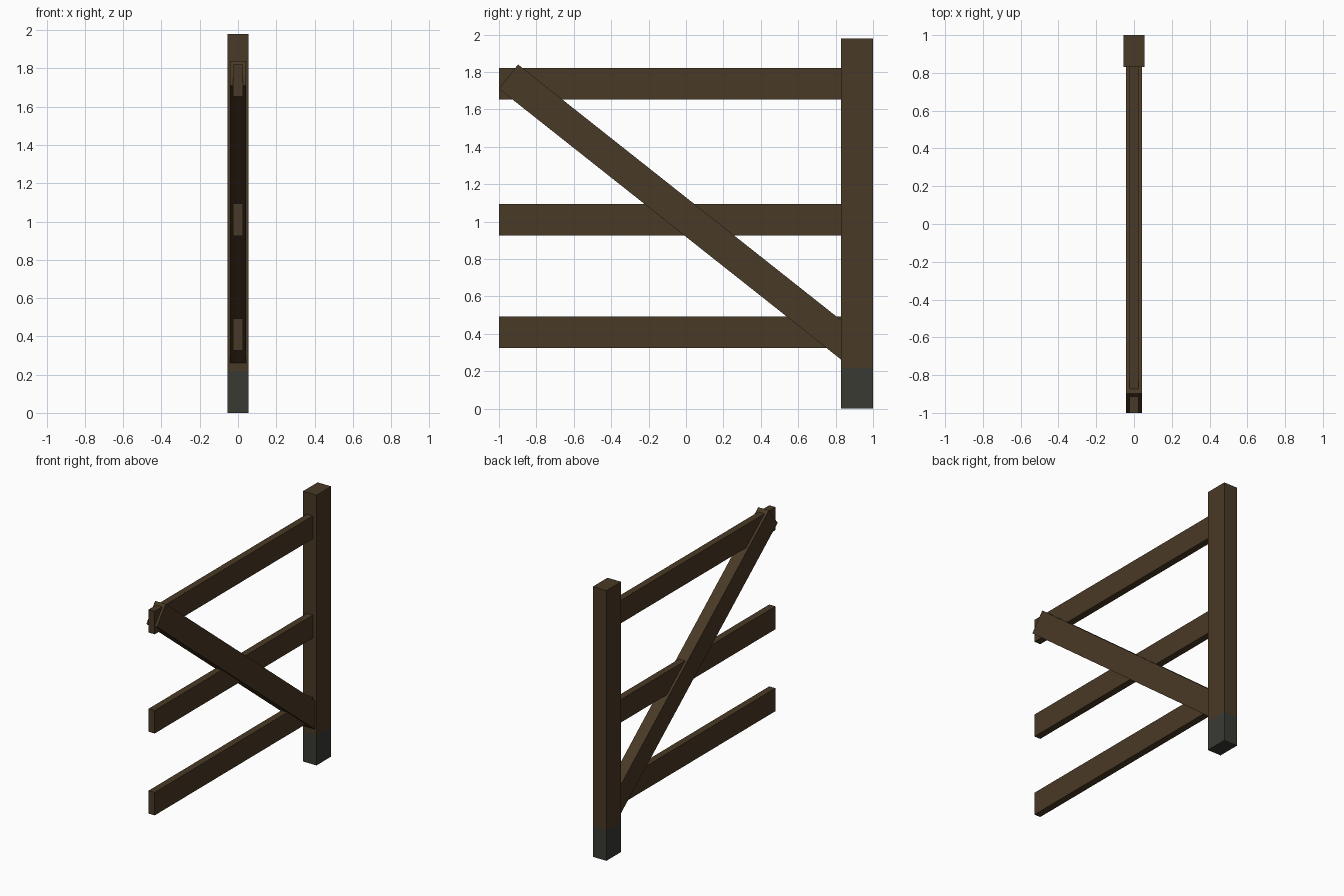
import bpy, bmesh
from mathutils import Vector

if "Cube" in bpy.data.objects:
    bpy.data.objects.remove(bpy.data.objects["Cube"])


def material(name, rgb):
    m = bpy.data.materials.new(name)
    m.diffuse_color = (*rgb, 1.0)
    m.use_nodes = True
    m.node_tree.nodes["Principled BSDF"].inputs["Base Color"].default_value = m.diffuse_color
    return m


wood = material("dark_brown_wood", (0.066, 0.041, 0.019))
footing = material("dark_grey_footing", (0.041, 0.042, 0.034))


def extruded(name, profile, half):
    """Extrude a (y, z) outline along x, from -half to +half."""
    bm = bmesh.new()
    face = bm.faces.new([bm.verts.new((-half, y, z)) for y, z in profile])
    new = bmesh.ops.extrude_face_region(bm, geom=[face])["geom"]
    for v in new:
        if isinstance(v, bmesh.types.BMVert):
            v.co.x = half
    bmesh.ops.recalc_face_normals(bm, faces=bm.faces[:])
    me = bpy.data.meshes.new(name)
    bm.to_mesh(me)
    bm.free()
    ob = bpy.data.objects.new(name, me)
    bpy.context.collection.objects.link(ob)
    me.materials.append(wood)
    return ob


def board(name, y0, y1, z0, z1, half):
    return extruded(name, [(y0, z0), (y1, z0), (y1, z1), (y0, z1)], half)


# Upright post with a grey base, split by height
post = board("post", 0.83, 1.0, 0.0, 1.98, 0.055)
post.data.materials.append(footing)
bm = bmesh.new()
bm.from_mesh(post.data)
bmesh.ops.bisect_plane(bm, geom=bm.verts[:] + bm.edges[:] + bm.faces[:],
                       plane_co=Vector((0, 0, 0.22)), plane_no=Vector((0, 0, 1)))
for f in bm.faces:
    f.material_index = 1 if f.calc_center_median().z < 0.22 else 0
bm.to_mesh(post.data)
bm.free()

# Three horizontal rails
for label, z in (("lower", 0.325), ("middle", 0.925), ("upper", 1.652)):
    board(label + "_rail", -1.0, 0.84, z, z + 0.168, 0.025)

# Diagonal brace, thicker than the rails, its lower end buried in the post
extruded("diagonal_brace",
         [(-1.0, 1.71), (0.88, 0.222), (0.982, 0.352), (-0.898, 1.84)], 0.043)
